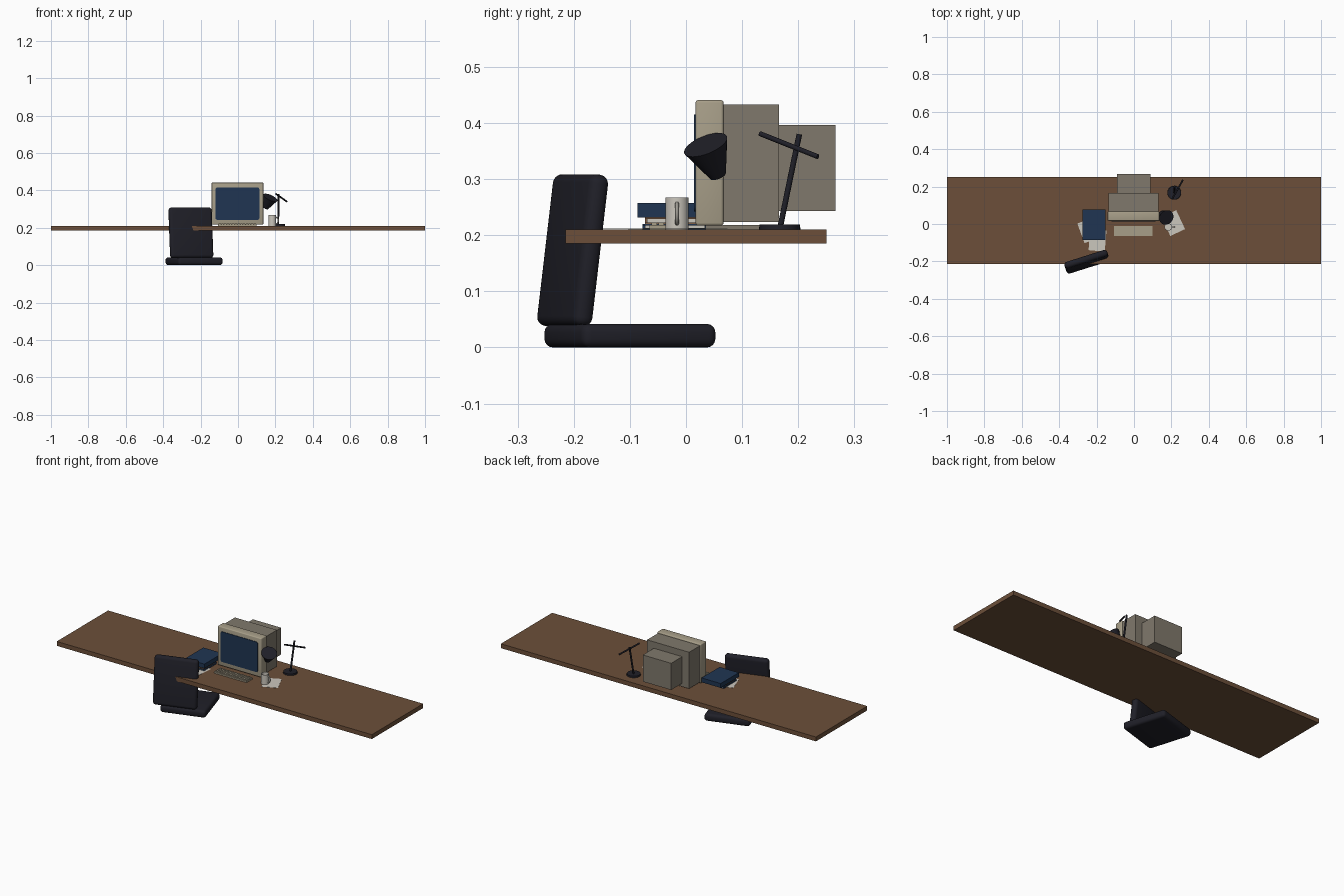
import bpy, bmesh, math
from mathutils import Vector, Matrix

if "Cube" in bpy.data.objects:
    bpy.data.objects.remove(bpy.data.objects["Cube"])

TOP = 0.21  # desk surface height


def mat(name, r, g, b):
    m = bpy.data.materials.new(name)
    m.diffuse_color = (r, g, b, 1)
    m.use_nodes = True
    m.node_tree.nodes["Principled BSDF"].inputs["Base Color"].default_value = m.diffuse_color
    return m


wood = mat("brown wood", 0.15, 0.078, 0.041)
dark = mat("dark charcoal", 0.014, 0.014, 0.021)
beige = mat("beige plastic", 0.39, 0.345, 0.25)
taupe = mat("taupe plastic", 0.215, 0.19, 0.15)
blue = mat("navy blue", 0.014, 0.036, 0.085)
cover = mat("tan cover", 0.22, 0.115, 0.06)
white = mat("off white", 0.6, 0.57, 0.51)


def finish(name, bm, m, smooth=False):
    bmesh.ops.recalc_face_normals(bm, faces=bm.faces)
    me = bpy.data.meshes.new(name)
    bm.to_mesh(me)
    bm.free()
    me.materials.append(m)
    o = bpy.data.objects.new(name, me)
    bpy.context.collection.objects.link(o)
    if smooth:
        bpy.ops.object.select_all(action='DESELECT')
        o.select_set(True)
        bpy.context.view_layer.objects.active = o
        bpy.ops.object.shade_smooth_by_angle(angle=math.radians(40))
    return o


def add_box(bm, size, pos):
    M = Matrix.Translation(pos) @ Matrix.Diagonal((*size, 1))
    bmesh.ops.create_cube(bm, size=1, matrix=M)


def box(name, size, pos, m, turn=0, lean=0, bevel=0, seg=3):
    bm = bmesh.new()
    add_box(bm, size, (0, 0, 0))
    if bevel:
        bmesh.ops.bevel(bm, geom=bm.edges[:], offset=bevel, segments=seg,
                        profile=0.5, affect='EDGES')
    R = Matrix.Rotation(math.radians(turn), 4, 'Z') @ Matrix.Rotation(math.radians(lean), 4, 'X')
    bmesh.ops.transform(bm, matrix=Matrix.Translation(pos) @ R, verts=bm.verts)
    return finish(name, bm, m, bevel > 0)


def span(name, x, y, z, m, **kw):
    lo, hi = zip(x, y, z)
    return box(name, [b - a for a, b in zip(lo, hi)],
               [(a + b) / 2 for a, b in zip(lo, hi)], m, **kw)


def rod(name, a, b, r1, r2, m, sides=24):
    a, b = Vector(a), Vector(b)
    bm = bmesh.new()
    M = Matrix.Translation((a + b) / 2) @ (b - a).to_track_quat('Z', 'Y').to_matrix().to_4x4()
    bmesh.ops.create_cone(bm, cap_ends=True, segments=sides, radius1=r1, radius2=r2,
                          depth=(b - a).length, matrix=M)
    return finish(name, bm, m, True)


# Desk
span("desk_top", (-1, 1), (-0.215, 0.25), (0.185, TOP), wood)

# Chair: seat and leaning back cushion
box("chair_seat", (0.25, 0.25, 0.042), (-0.235, -0.1, 0.021), dark, turn=17, bevel=0.015, seg=4)
box("chair_back", (0.24, 0.036, 0.272), (-0.252, -0.202, 0.173), dark, turn=17.5, lean=-7,
    bevel=0.016, seg=4)

# Monitor
span("monitor_bezel", (-0.141, 0.136), (0.017, 0.067), (0.217, 0.441), beige, bevel=0.005)
span("monitor_housing", (-0.136, 0.131), (0.066, 0.166), (0.224, 0.433), taupe)
span("monitor_rear", (-0.092, 0.088), (0.166, 0.266), (0.243, 0.396), taupe)
span("monitor_base", (-0.09, 0.085), (0.035, 0.132), (TOP, 0.218), taupe)

# Screen plate with rounded corners
bm = bmesh.new()
add_box(bm, (0.234, 0.005, 0.173), (-0.003, 0.0165, 0.329))
corners = [e for e in bm.edges if abs(e.verts[0].co.y - e.verts[1].co.y) > 0.004]
bmesh.ops.bevel(bm, geom=corners, offset=0.009, segments=4, profile=0.5, affect='EDGES')
finish("monitor_screen", bm, blue)

# Keyboard with rows of keys
span("keyboard_base", (-0.107, 0.1), (-0.065, -0.01), (TOP, 0.218), beige)
bm = bmesh.new()
for row in range(4):
    for col in range(14):
        add_box(bm, (0.0115, 0.0095, 0.005),
                (-0.0975 + col * 0.0145, -0.0565 + row * 0.0125, 0.220))
finish("keyboard_keys", bm, beige)


# Books: two covers, a spine on the -x side and a page block
def book(name, w, d, z0, z1, x, y, turn, m):
    bm = bmesh.new()
    h, t = z1 - z0, 0.003
    for z in (t / 2, h - t / 2):
        add_box(bm, (w, d, t), (0, 0, z))
    add_box(bm, (t, d, h), (-w / 2 + t / 2, 0, h / 2))
    M = Matrix.Translation((x, y, z0)) @ Matrix.Rotation(math.radians(turn), 4, 'Z')
    bmesh.ops.transform(bm, matrix=M, verts=bm.verts)
    finish(name + "_cover", bm, m)
    box(name + "_pages", (w - 0.008, d - 0.008, h - 2 * t), (x, y, (z0 + z1) / 2), white, turn=turn)


book("bottom_book", 0.105, 0.115, TOP, 0.220, -0.214, -0.02, 0, blue)
book("middle_book", 0.100, 0.095, 0.220, 0.232, -0.214, -0.026, 0, cover)
box("top_book", (0.122, 0.164, 0.025), (-0.214, -0.004, 0.2445), blue)

# Loose paper sheets
for i, (x, y, turn) in enumerate([(-0.243, -0.035, 20), (-0.195, -0.088, -5), (0.21, 0.005, 25)]):
    box(f"paper_sheet_{i + 1}", (0.087, 0.112, 0.001), (x, y, TOP + 0.001 + i * 0.0004),
        white, turn=turn)

# Mug: hollow cup and loop handle
MX, MY = 0.183, -0.016
bm = bmesh.new()
profile = [(0, TOP), (0.0205, TOP), (0.0205, 0.267), (0.018, 0.267), (0.018, 0.214), (0, 0.214)]
vs = [bm.verts.new((MX + r, MY, z)) for r, z in profile]
es = [bm.edges.new(p) for p in zip(vs, vs[1:])]
bmesh.ops.spin(bm, geom=vs + es, cent=(MX, MY, 0), axis=(0, 0, 1), angle=math.tau, steps=28)
bmesh.ops.remove_doubles(bm, verts=bm.verts, dist=1e-5)
finish("mug_cup", bm, white, True)

bm = bmesh.new()
rings = []
for i in range(13):
    a = math.radians(-90 + 15 * i)
    rings.append([])
    for j in range(8):
        b = math.tau * j / 8
        k = 0.0035 * math.cos(b)
        rings[-1].append(bm.verts.new((MX + 0.0185 + (0.014 + k) * math.cos(a),
                                       MY + 0.0035 * math.sin(b),
                                       0.2385 + (0.018 + k) * math.sin(a))))
for r, s in zip(rings, rings[1:]):
    for j in range(8):
        bm.faces.new((r[j - 1], r[j], s[j], s[j - 1]))
for r in (rings[0], rings[-1]):
    bm.faces.new(r)
finish("mug_handle", bm, white, True)

# Lamp: round foot, slanted pole, cross arm and tilted shade
rod("lamp_foot", (0.215, 0.167, TOP), (0.215, 0.167, 0.219), 0.037, 0.036, dark, 32)
rod("lamp_pole", (0.215, 0.168, 0.215), (0.217, 0.202, 0.38), 0.005, 0.005, dark, 12)
rod("lamp_arm", (0.203, 0.132, 0.381), (0.261, 0.235, 0.34), 0.0045, 0.0045, dark, 12)
rod("lamp_shade", (0.148, 0.057, 0.306), (0.173, 0.035, 0.361), 0.015, 0.041, dark, 32)
